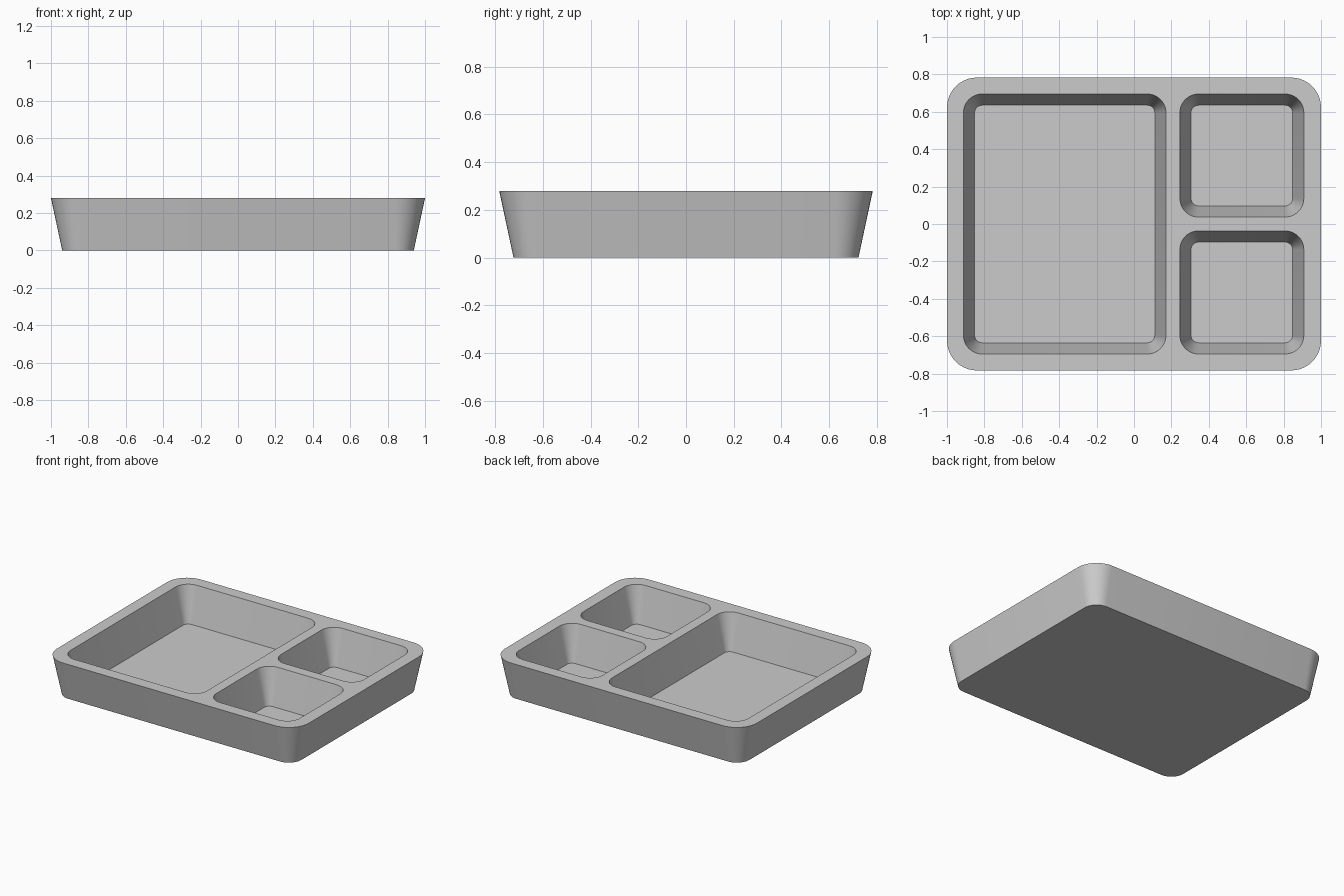
import bpy, bmesh, math

if "Cube" in bpy.data.objects:
    bpy.data.objects.remove(bpy.data.objects["Cube"])

HEIGHT, FLOOR, INSET, SEG = 0.28, 0.022, 0.06, 10


def ring(bm, x0, x1, y0, y1, r, z):
    """Rounded rectangle loop of vertices at height z."""
    verts = []
    corners = [(x1 - r, y1 - r), (x0 + r, y1 - r), (x0 + r, y0 + r), (x1 - r, y0 + r)]
    for q, (cx, cy) in enumerate(corners):
        for i in range(SEG + 1):
            a = (q + i / SEG) * math.pi / 2
            verts.append(bm.verts.new((cx + r * math.cos(a), cy + r * math.sin(a), z)))
    return verts


def tapered_shell(bm, x0, x1, y0, y1, r, z_low):
    """Drafted wall with a flat base; returns the edges of its upper loop."""
    top = ring(bm, x0, x1, y0, y1, r, HEIGHT)
    d = INSET
    low = ring(bm, x0 + d, x1 - d, y0 + d, y1 - d, r - d, z_low)
    n = len(top)
    for i in range(n):
        j = (i + 1) % n
        bm.faces.new((top[i], low[i], low[j], top[j]))
    bm.faces.new(low)
    return [bm.edges.get((top[i], top[(i + 1) % n])) for i in range(n)]


bm = bmesh.new()

# Outer body
rim = tapered_shell(bm, -1, 1, -0.783, 0.783, 0.16, 0)

# One large compartment and two small ones
for x0, x1, y0, y1 in [(-0.912, 0.171, -0.695, 0.695),
                       (0.245, 0.908, 0.037, 0.695),
                       (0.245, 0.908, -0.695, -0.037)]:
    rim += tapered_shell(bm, x0, x1, y0, y1, 0.1, FLOOR)

# Flat rim and dividers between the loops
bmesh.ops.triangle_fill(bm, use_beauty=True, use_dissolve=False, edges=rim, normal=(0, 0, 1))
bmesh.ops.recalc_face_normals(bm, faces=bm.faces)

mesh = bpy.data.meshes.new("divided_tray")
bm.to_mesh(mesh)
bm.free()
tray = bpy.data.objects.new("divided_tray", mesh)
bpy.context.collection.objects.link(tray)

# Smooth corners, sharp rims
bpy.context.view_layer.objects.active = tray
tray.select_set(True)
bpy.ops.object.shade_smooth_by_angle(angle=math.radians(30))
